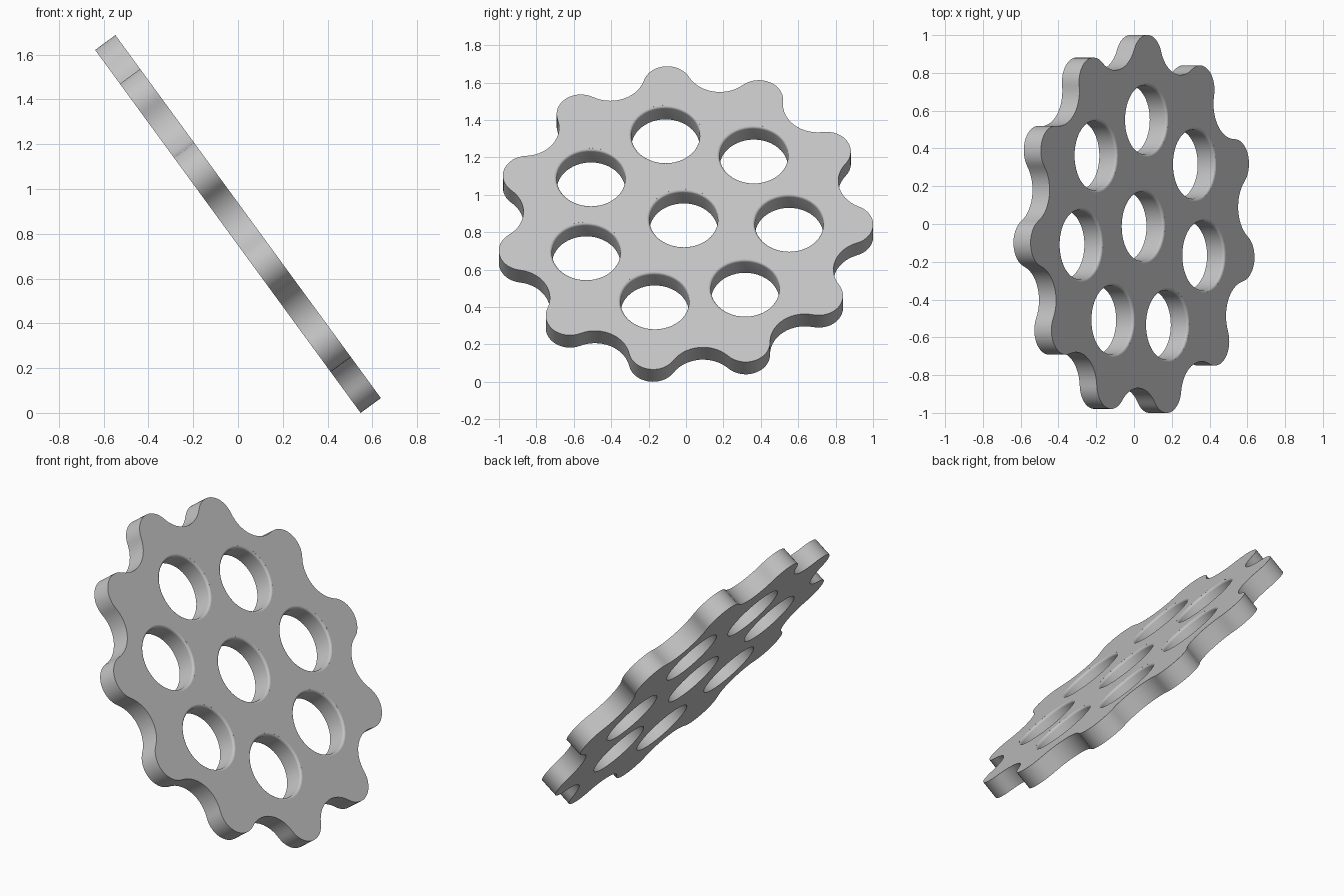
import bpy, bmesh
from math import sin, cos, pi, radians, atan2, sqrt
from mathutils import Matrix, Vector

if "Cube" in bpy.data.objects:
    bpy.data.objects.remove(bpy.data.objects["Cube"])

THICK = 0.112
TEETH, TOOTH_START = 11, radians(-2.5)
TIP_R, TIP_DIST, VALLEY_DIST = 0.13, 0.884, 0.857
HOLES, HOLE_START = 7, radians(-3)
HOLE_R, HOLE_DIST, ROUND = 0.183, 0.565, 0.014


def arc(center, radius, start, end, steps):
    return [center + radius * Vector((cos(t), sin(t)))
            for t in (start + (end - start) * i / steps for i in range(steps))]


def outline():
    """Round tooth tips joined by tangent round valleys."""
    half = pi / TEETH
    drop = TIP_DIST * cos(half) - VALLEY_DIST
    side = TIP_DIST * sin(half)
    valley_r = (side ** 2 + drop ** 2 - TIP_R ** 2) / (2 * (TIP_R + drop))
    tip = Vector((TIP_DIST, 0))
    valley = (VALLEY_DIST + valley_r) * Vector((cos(half), sin(half)))
    turn = atan2(valley.y, valley.x - tip.x)
    tooth = arc(tip, TIP_R, -turn, turn, 16)
    tooth += arc(valley, valley_r, pi + turn, pi + 2 * half - turn, 14)
    points = []
    for i in range(TEETH):
        spin = Matrix.Rotation(TOOTH_START + 2 * half * i, 2)
        points += [spin @ p for p in tooth]
    return points


def new_object(name, bm):
    bmesh.ops.recalc_face_normals(bm, faces=bm.faces)
    mesh = bpy.data.meshes.new(name)
    bm.to_mesh(mesh)
    bm.free()
    obj = bpy.data.objects.new(name, mesh)
    bpy.context.collection.objects.link(obj)
    return obj


# Toothed plate
bm = bmesh.new()
face = bm.faces.new([bm.verts.new((p.x, p.y, -THICK / 2)) for p in outline()])
top = bmesh.ops.extrude_face_region(bm, geom=[face])["geom"]
bmesh.ops.translate(bm, vec=(0, 0, THICK),
                    verts=[v for v in top if isinstance(v, bmesh.types.BMVert)])
plate = new_object("toothed_disc", bm)

# Hole cutters, flared at the front rim to round it
profile = [(HOLE_R, -THICK)]
for i in range(6):
    t = radians(84) * i / 5
    profile.append((HOLE_R + ROUND * (1 - cos(t)), THICK / 2 - ROUND * (1 - sin(t))))
profile.append((profile[-1][0], THICK))
centers = [Vector((0, 0))]
centers += arc(Vector((0, 0)), HOLE_DIST, HOLE_START, HOLE_START + 2 * pi, HOLES)
SIDES = 48
bm = bmesh.new()
for c in centers:
    rings = [[bm.verts.new((p.x, p.y, z)) for p in arc(c, r, 0, 2 * pi, SIDES)]
             for r, z in profile]
    for low, high in zip(rings, rings[1:]):
        for i in range(SIDES):
            j = (i + 1) % SIDES
            bm.faces.new((low[i], low[j], high[j], high[i]))
    bm.faces.new(rings[0][::-1])
    bm.faces.new(rings[-1])
cutter = new_object("hole_cutter", bm)
cutter.hide_render = True

bpy.ops.object.select_all(action='DESELECT')
bpy.context.view_layer.objects.active = plate
plate.select_set(True)
cut = plate.modifiers.new("holes", 'BOOLEAN')
cut.operation = 'DIFFERENCE'
cut.solver = 'EXACT'
cut.object = cutter
bpy.ops.object.modifier_apply(modifier=cut.name)
bpy.data.objects.remove(cutter)

# Smooth walls, flat front and back
bpy.ops.object.shade_smooth_by_angle(angle=radians(35))
for poly in plate.data.polygons:
    if abs(poly.normal.z) > 0.999:
        poly.use_smooth = False

# Lean the disc back, then rest it on the ground
slope = Vector((-1.185, 0, 1.62)).normalized()
across = Vector((0, 1, 0))
lean = Matrix((across, slope, across.cross(slope))).transposed()
plate.data.transform(lean.to_4x4())
low, high = ([f(v.co[k] for v in plate.data.vertices) for k in range(3)] for f in (min, max))
plate.data.transform(Matrix.Translation(
    (-(low[0] + high[0]) / 2, -(low[1] + high[1]) / 2, -low[2])))

# Plain grey
grey = bpy.data.materials.new("grey")
grey.use_nodes = True
colour = (0.55, 0.55, 0.55, 1)
grey.diffuse_color = colour
grey.node_tree.nodes["Principled BSDF"].inputs["Base Color"].default_value = colour
plate.data.materials.clear()
plate.data.materials.append(grey)
